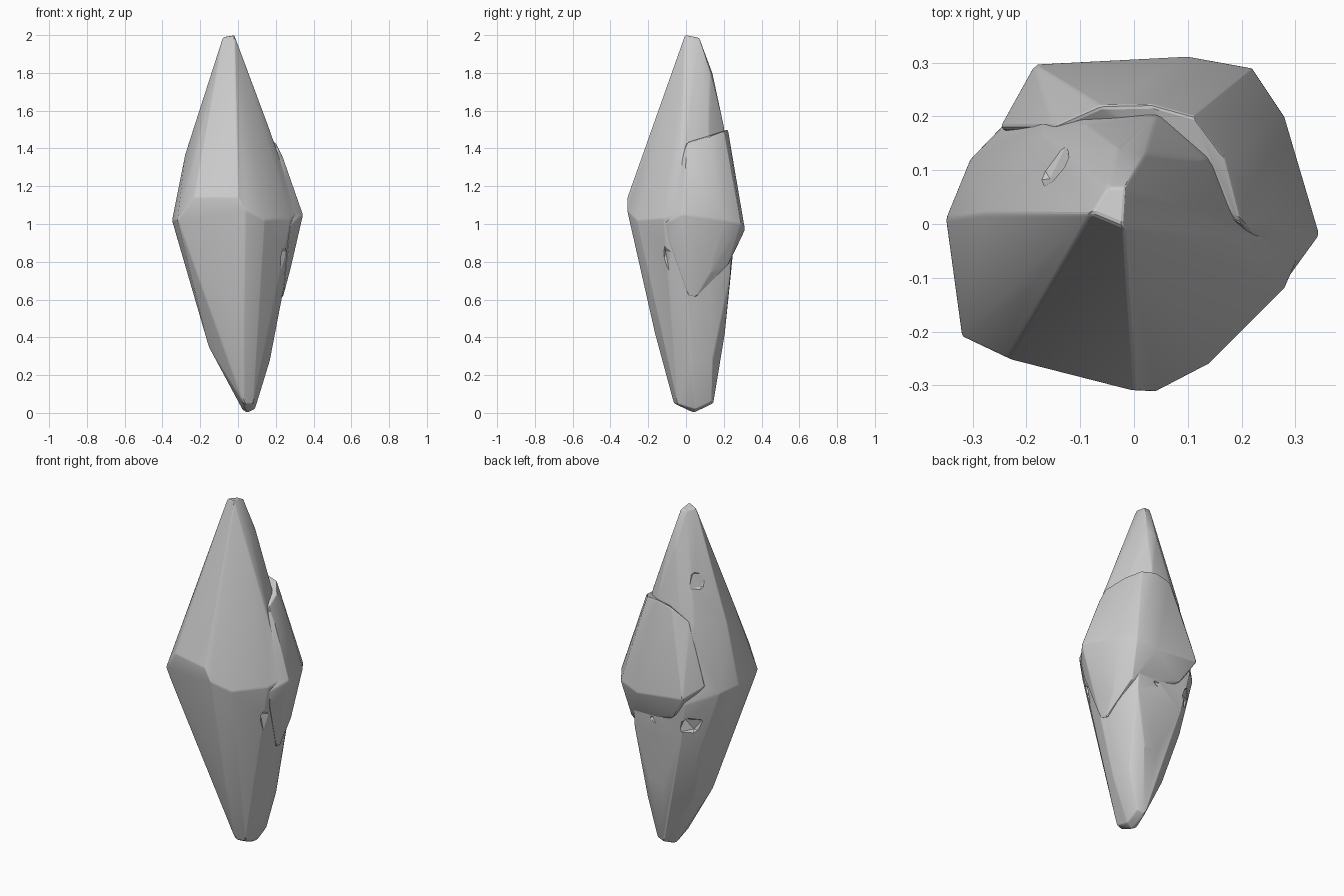
import bpy, bmesh
from mathutils import Vector

if "Cube" in bpy.data.objects:
    bpy.data.objects.remove(bpy.data.objects["Cube"])


def hull(name, pts):
    """Faceted stone chunk: convex hull of a few corner points."""
    bm = bmesh.new()
    for p in pts:
        bm.verts.new(p)
    res = bmesh.ops.convex_hull(bm, input=bm.verts)
    junk = {g for g in res["geom_interior"] + res["geom_unused"]
            if isinstance(g, bmesh.types.BMVert)}
    bmesh.ops.delete(bm, geom=list(junk), context='VERTS')
    bmesh.ops.dissolve_limit(bm, angle_limit=0.06, verts=bm.verts, edges=bm.edges)
    bmesh.ops.triangulate(bm, faces=bm.faces)
    bmesh.ops.recalc_face_normals(bm, faces=bm.faces)
    me = bpy.data.meshes.new(name)
    bm.to_mesh(me)
    bm.free()
    ob = bpy.data.objects.new(name, me)
    bpy.context.collection.objects.link(ob)
    bev = ob.modifiers.new("soft_edges", 'BEVEL')
    bev.width, bev.segments = 0.007, 2
    bev.limit_method, bev.angle_limit = 'ANGLE', 0.3
    return ob


def chip(name, loc, size, out):
    """Angular cutter, one axis turned along the outward direction."""
    bpy.ops.mesh.primitive_ico_sphere_add(subdivisions=1, radius=1, location=loc)
    ob = bpy.context.object
    ob.name, ob.scale = name, size
    ob.rotation_euler = Vector(out).to_track_quat('Y', 'Z').to_euler()
    return ob


def combine(target, other, op):
    m = target.modifiers.new(other.name, 'BOOLEAN')
    m.object, m.operation, m.solver = other, op, 'EXACT'
    other.hide_render = True


# main double-pointed crystal
crystal = hull("crystal", [
    # tip
    (-.08, .02, 1.99), (-.02, -.005, 2), (-.015, .07, 1.985), (-.05, .07, 1.985),
    # upper shoulders
    (-.03, .14, 1.8), (.02, .13, 1.8), (-.09, .185, 1.5), (.04, .2, 1.52), (.13, .12, 1.5),
    (.185, -.02, 1.45), (-.28, .02, 1.37), (-.2, .04, 1.57), (-.17, .17, 1.4), (-.2, -.13, 1.45),
    # girdle
    (0, -.31, 1.14), (.04, -.312, 1.07), (-.235, -.25, 1.14), (-.32, -.21, 1.02),
    (-.35, .01, 1.02), (.14, -.26, 1.02), (.28, -.12, 1.03), (.32, -.03, 1.06),
    (.24, .15, .98), (.17, .25, .95), (-.17, .26, .95), (-.305, .12, 1.0),
    # lower flanks
    (-.215, .02, .58), (-.19, .15, .62), (-.155, -.03, .35), (-.12, .09, .33),
    (.03, -.165, .42), (.09, -.14, .45), (-.1, -.14, .5),
    (.225, 0, .6), (.2, .15, .62), (.17, .03, .28), (.15, .14, .28),
    (.01, .205, .42), (.1, .205, .42), (-.13, .235, .71), (.17, .235, .73),
    # blunt foot
    (.05, .04, 0), (.025, .05, .015), (.09, .05, .02), (.03, -.065, .05),
    (.08, -.045, .05), (.045, .145, .05), (.09, .135, .06)])

# raised plate wrapping the right and back
plate = hull("raised_plate", [
    (.03, .222, 1.5), (.11, .2, 1.49), (.17, .12, 1.46), (.2, 0, 1.43), (.24, .0, 1.35),
    (.345, -.02, 1.05), (.28, -.11, 1.0), (.28, .2, 1.02), (.22, .29, 1.0), (.1, .312, .97),
    (-.185, .297, 1.0), (-.06, .22, 1.48), (-.25, .18, 1.05), (-.15, .18, 1.4),
    (.288, .0, .8), (.235, .05, .61), (.24, .01, .62), (.25, .13, .74), (.27, -.09, .9),
    (.2, .22, .78), (.05, .26, .86), (-.1, .26, .86)])
combine(crystal, plate, 'UNION')

# broken-off chips
chips = [
    ("chip_back_left", (-.21, .245, .81), (.09, .09, .07), (-1, 1, 0)),
    ("chip_back", (.03, .305, .8), (.09, .08, .06), (0, 1, .2)),
    ("chip_right", (.28, -.12, .8), (.035, .07, .12), (1, -.4, 0)),
    ("chip_upper_left", (-.17, .12, 1.62), (.07, .05, .08), (-1, .8, .3)),
]
for c in chips:
    combine(crystal, chip(*c), 'DIFFERENCE')

# apply cuts, drop helpers, soften shading
dg = bpy.context.evaluated_depsgraph_get()
me = bpy.data.meshes.new_from_object(crystal.evaluated_get(dg))
crystal.modifiers.clear()
crystal.data = me
for ob in list(bpy.data.objects):
    if ob != crystal:
        bpy.data.objects.remove(ob)
crystal.select_set(True)
bpy.context.view_layer.objects.active = crystal
bpy.ops.object.shade_smooth_by_angle(angle=0.3)
